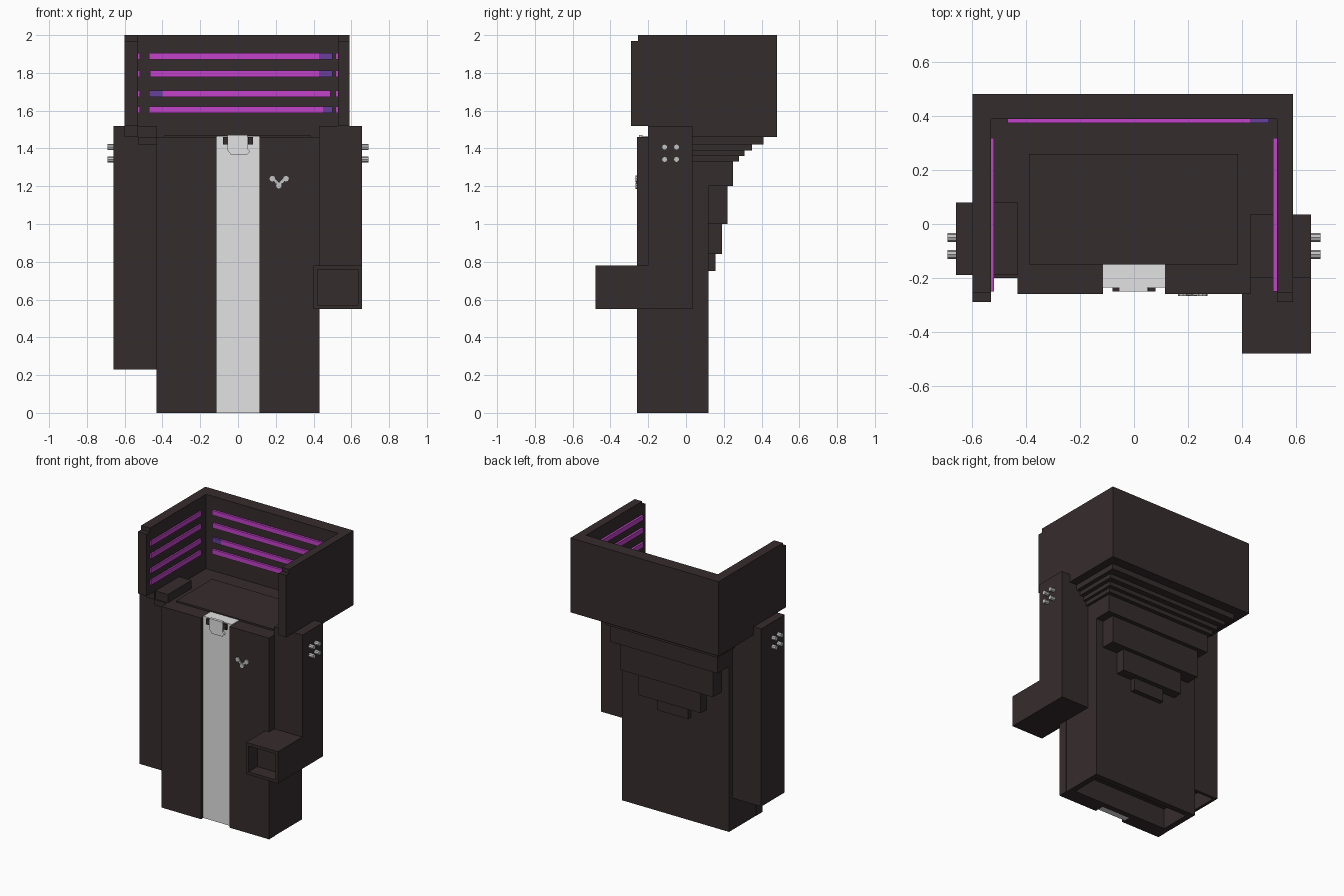
import bpy, bmesh, math
from mathutils import Vector

if "Cube" in bpy.data.objects:
    bpy.data.objects.remove(bpy.data.objects["Cube"])


def material(name, rgb):
    m = bpy.data.materials.new(name)
    m.diffuse_color = (*rgb, 1)
    m.use_nodes = True
    m.node_tree.nodes["Principled BSDF"].inputs["Base Color"].default_value = m.diffuse_color
    return m


CLOTH = material("dark_brown_cloth", (0.036, 0.025, 0.026))
WHITE = material("white_shirt", (0.76, 0.76, 0.76))
SILVER = material("silver_grey", (0.55, 0.55, 0.55))
PINK = material("magenta_glow", (0.54, 0.055, 0.58))
PURPLE = material("purple_glow", (0.14, 0.05, 0.33))


def finish(bm, name, mat):
    bmesh.ops.recalc_face_normals(bm, faces=bm.faces[:])
    me = bpy.data.meshes.new(name)
    bm.to_mesh(me)
    bm.free()
    me.materials.append(mat)
    ob = bpy.data.objects.new(name, me)
    bpy.context.collection.objects.link(ob)
    return ob


def box(name, x, y, z, mat=CLOTH, recess=None):
    """Box from three ranges; recess = (direction, rim, depth) hollows one side."""
    bm = bmesh.new()
    bmesh.ops.create_cube(bm, size=1)
    for v in bm.verts:
        v.co = [r[0] + (c + 0.5) * (r[1] - r[0]) for c, r in zip(v.co, (x, y, z))]
    if recess:
        d, rim, depth = Vector(recess[0]), recess[1], recess[2]
        bm.normal_update()
        face = [f for f in bm.faces if f.normal.dot(d) > 0.9]
        bmesh.ops.inset_region(bm, faces=face, thickness=rim)
        ext = bmesh.ops.extrude_face_region(bm, geom=face)
        verts = [g for g in ext["geom"] if isinstance(g, bmesh.types.BMVert)]
        bmesh.ops.translate(bm, verts=verts, vec=-d * depth)
        bmesh.ops.delete(bm, geom=[f for f in face if f.is_valid], context="FACES_ONLY")
    return finish(bm, name, mat)


def prism(name, outline, axis, lo, hi, mat=CLOTH):
    """Extrude an outline along x (outline in y,z) or y (outline in x,z)."""
    bm = bmesh.new()
    place = (lambda a, b, t: (t, a, b)) if axis == "x" else (lambda a, b, t: (a, t, b))
    f = bm.faces.new([bm.verts.new(place(a, b, lo)) for a, b in outline])
    ext = bmesh.ops.extrude_face_region(bm, geom=[f])
    verts = [g for g in ext["geom"] if isinstance(g, bmesh.types.BMVert)]
    step = Vector((hi - lo, 0, 0)) if axis == "x" else Vector((0, hi - lo, 0))
    bmesh.ops.translate(bm, verts=verts, vec=step)
    return finish(bm, name, mat)


def stud_outline(a, b, r):
    return [(a + r * math.cos(math.pi * i / 4), b + r * math.sin(math.pi * i / 4))
            for i in range(8)]


DOWN, FRONT = (0, 0, -1), (0, -1, 0)

# Coat body, hollow underneath, with two front panels either side of the shirt
box("coat_body", (-.43, .43), (-.19, .12), (0, 1.455), recess=(DOWN, .06, .15))
for s, side in ((-1, "left"), (1, "right")):
    box(side + "_coat_panel", sorted((s * .115, s * .432)), (-.26, -.19), (0, 1.46))
    box(side + "_collar_tab", sorted((s * .052, s * .08)), (-.25, -.236), (1.42, 1.46))

# Shirt and neckcloth
box("shirt", (-.115, .115), (-.235, -.19), (0, 1.45), WHITE)
box("shirt_top", (-.115, .115), (-.235, -.15), (1.44, 1.465), WHITE)
prism("neckcloth", [(-.035, 1.365), (.045, 1.365), (.065, 1.385), (.05, 1.40),
                    (.05, 1.47), (-.055, 1.47), (-.055, 1.39)],
      "y", -.25, -.23, WHITE)

# Sleeves: left hangs straight, right has a bent forearm with an open cuff
box("left_sleeve", (-.66, -.43), (-.19, .08), (.23, 1.52), recess=(DOWN, .03, .12))
box("right_sleeve", (.43, .657), (-.2, .035), (.6, 1.52))
box("right_forearm", (.40, .657), (-.48, .035), (.55, .78), recess=(FRONT, .03, .1))

# Stepped back: wide layers under the hood, then narrowing folds
box("hood_floor", (-.53, .53), (-.2, .41), (1.42, 1.46))
for i, (w, y, z) in enumerate([(.50, .35, 1.39), (.47, .31, 1.36), (.45, .28, 1.33)]):
    box(f"hood_step_{i}", (-w, w), (.035, y), (z, z + .03))
for i, (w, y, lo, hi) in enumerate([(.43, .25, 1.2, 1.42), (.37, .22, 1.0, 1.2),
                                    (.25, .19, .84, 1.0), (.125, .155, .75, .84)]):
    box(f"back_fold_{i}", (-w, w), (.10, y), (lo, hi))
box("neck_plate", (-.39, .385), (-.15, .26), (1.455, 1.472))

# Open hood walls with a front trim
box("hood_back_wall", (-.6, .59), (.39, .483), (1.46, 2.0))
for lo, hi, side in ((-.6, -.53, "left"), (.53, .59, "right")):
    prism(side + "_hood_wall", [(.39, 1.46), (.39, 2), (-.255, 2), (-.255, 1.52),
                                (-.2, 1.52), (-.2, 1.46)], "x", lo, hi)
    box(side + "_hood_trim", (lo, hi), (-.29, -.255), (1.52, 1.97))

# Glowing stripes inside the hood; back ones have a purple end
stripes = [(1.888, -.47, .43, .43, .50), (1.795, -.465, .43, .43, .50),
           (1.69, -.40, .49, -.47, -.40), (1.605, -.47, .45, .45, .50)]
for i, (z, a, b, pa, pb) in enumerate(stripes):
    zr = (z - .017, z + .017)
    box(f"back_stripe_{i}", (a, b), (.374, .392), zr, PINK)
    box(f"back_stripe_end_{i}", (pa, pb), (.374, .392), zr, PURPLE)
    box(f"left_stripe_{i}", (-.532, -.519), (-.25, .32), zr, PINK)
    box(f"right_stripe_{i}", (.515, .532), (-.25, .32), zr, PINK)

# Shoulder studs
for s, side in ((-1, "left"), (1, "right")):
    for i, y in enumerate((-.113, -.05)):
        for j, z in enumerate((1.342, 1.407)):
            prism(f"{side}_stud_{i}{j}", stud_outline(y, z, .016), "x",
                  s * .65, s * .692, SILVER)

# Chest brooch: three small studs joined by a V
for i, (x, z) in enumerate(((.182, 1.24), (.254, 1.24), (.216, 1.203))):
    prism(f"brooch_stud_{i}", stud_outline(x, z, .018), "y", -.268, -.25, SILVER)
prism("brooch_bar", [(.182, 1.235), (.216, 1.198), (.254, 1.235), (.24, 1.24),
                     (.216, 1.218), (.195, 1.24)], "y", -.265, -.25, SILVER)
